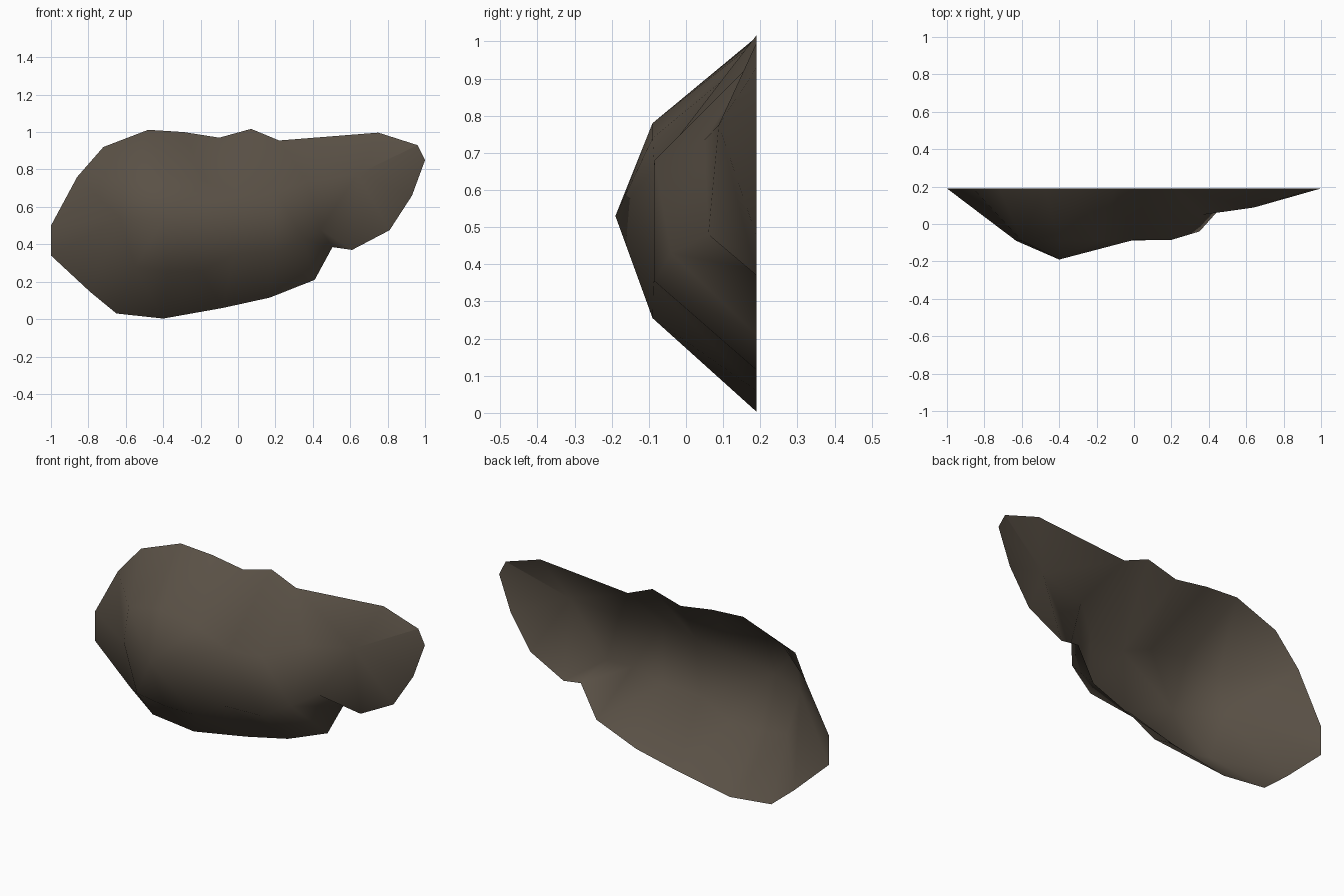
import bpy
from mathutils import Vector
from mathutils.geometry import delaunay_2d_cdt

if "Cube" in bpy.data.objects:
    bpy.data.objects.remove(bpy.data.objects["Cube"])

BACK = 0.19
# Flat rim outline of the open-backed rock shell (x, z)
rim = [(-1, .5), (-1, .34), (-.79, .145), (-.65, .03), (-.4, .003), (-.08, .06),
       (.17, .115), (.41, .21), (.505, .385), (.61, .37), (.81, .475), (.93, .66),
       (1, .85), (.96, .93), (.75, .997), (.22, .955), (.07, 1.017), (-.1, .97),
       (-.29, 1.0), (-.48, 1.012), (-.72, .92), (-.86, .76)]
# Relief points (x, y, z)
relief = {
    "peak": (-.4, -.19, .53),
    "left": (-.63, -.09, .54), "left_top": (-.6, -.09, .74), "top": (-.4, -.09, .78),
    "low_left": (-.55, -.09, .28), "low": (-.38, -.09, .255), "low_right": (-.2, -.09, .255),
    "top_right": (-.18, -.09, .74),
    "bump_a": (0, -.085, .66), "bump_b": (.2, -.085, .68),
    "bump_c": (.2, -.085, .355), "bump_d": (-.02, -.088, .35),
    "bump_side": (.35, -.04, .43),
    "valley_low": (.44, .06, .48), "valley_top": (.37, .05, .735),
    "arm": (.64, .088, .775)}
# Ridge and valley lines that the triangulation must follow
ridges = [("peak", "bump_a"), ("peak", "bump_d"), ("bump_b", "valley_top"),
          ("bump_side", "valley_low"), ("bump_side", "valley_top"),
          ("valley_top", "valley_low"), ("arm", "valley_top"), ("arm", "valley_low"),
          ("bump_b", "bump_c")]

n = len(rim)
names = list(relief)
idx = lambda k: n + names.index(k)
pts = [Vector(p) for p in rim] + [Vector((x, z)) for x, y, z in relief.values()]
depth = [BACK] * n + [y for x, y, z in relief.values()]
edges = [(i, (i + 1) % n) for i in range(n)]
edges += [(idx(a), idx(b)) for a, b in ridges]
edges += [(idx("arm"), r) for r in (9, 10, 11, 12, 13, 14)]   # arm fans out to its rim
edges += [(idx("valley_top"), 15), (idx("valley_low"), 8)]

# Triangulate the front projection, then push each point to its depth
vs, es, fs, ov, oe, of = delaunay_2d_cdt(pts, edges, [], 1, 1e-5)
verts = [(v.x, depth[ov[i][0]], v.y) for i, v in enumerate(vs)]
mesh = bpy.data.meshes.new("rock_shell")
mesh.from_pydata(verts, [], [tuple(f) for f in fs])
mesh.update()
rock = bpy.data.objects.new("rock_shell", mesh)
bpy.context.collection.objects.link(rock)

# Dull brown stone
stone = bpy.data.materials.new("brown stone")
stone.diffuse_color = (0.102, 0.082, 0.061, 1)
stone.use_nodes = True
stone.node_tree.nodes["Principled BSDF"].inputs["Base Color"].default_value = stone.diffuse_color
mesh.materials.append(stone)

# Smooth shading, with one hard crease along the arm's upper ridge
for p in mesh.polygons:
    p.use_smooth = True
crease = {idx("arm"), 13}
for e in mesh.edges:
    if {ov[v][0] for v in e.vertices} == crease:
        e.use_edge_sharp = True
